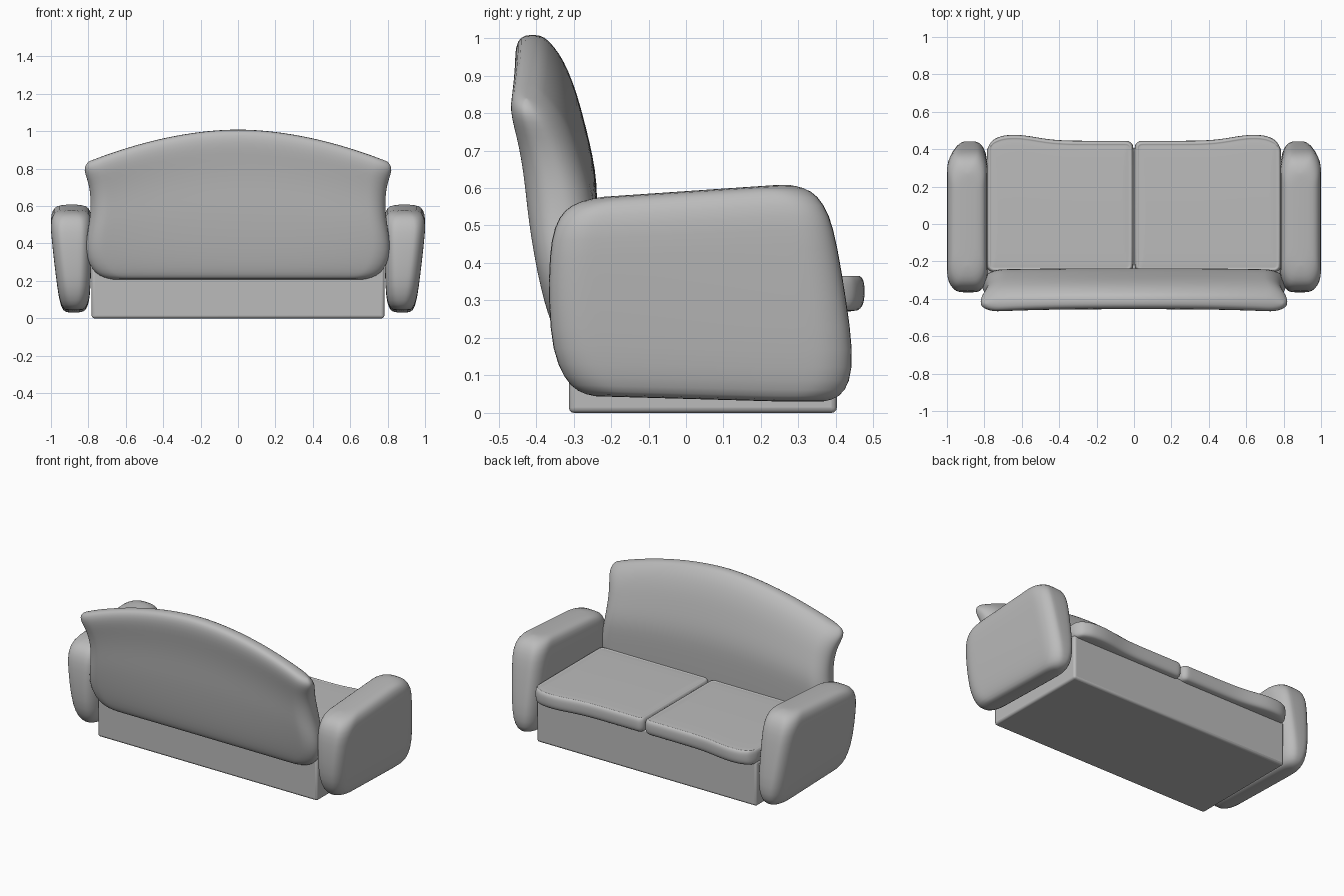
import bpy, bmesh, math

cube = bpy.data.objects.get("Cube")
if cube:
    bpy.data.objects.remove(cube, do_unlink=True)

GREY = (0.5, 0.5, 0.5, 1)
fabric = bpy.data.materials.new("grey fabric")
fabric.use_nodes = True
fabric.diffuse_color = GREY
fabric.node_tree.nodes["Principled BSDF"].inputs["Base Color"].default_value = GREY


def clamp(v):
    return max(0.0, min(1.0, v))


def rounded_ring(a, b, ra, rb, arc=6, side=8):
    """Closed rounded rectangle, half sizes a (long) and b, corner radii ra and rb."""
    quad = []
    for i in range(arc + 1):
        t = math.pi / 2 * i / arc
        quad.append((a - ra + ra * math.cos(t), b - rb + rb * math.sin(t)))
    quad += [((a - ra) * (1 - j / side), b) for j in range(1, side + 1)]
    upper = quad + [(-x, y) for x, y in reversed(quad[:-1])]
    return upper + [(x, -y) for x, y in reversed(upper)]


def finish(name, bm):
    bmesh.ops.recalc_face_normals(bm, faces=bm.faces)
    mesh = bpy.data.meshes.new(name)
    bm.to_mesh(mesh)
    bm.free()
    mesh.materials.append(fabric)
    obj = bpy.data.objects.new(name, mesh)
    bpy.context.collection.objects.link(obj)
    return obj


def loft(name, rings, mirror=False):
    """Skin a stack of rings, close both ends with quad strips, and soften."""
    bm = bmesh.new()
    sign = -1 if mirror else 1
    rows = [[bm.verts.new((sign * x, y, z)) for x, y, z in ring] for ring in rings]
    n = len(rows[0])
    for low, high in zip(rows, rows[1:]):
        for i in range(n):
            j = (i + 1) % n
            bm.faces.new((low[i], low[j], high[j], high[i]))
    for row in (rows[0], rows[-1]):
        for i in range(n // 2 - 1):
            bm.faces.new((row[i], row[i + 1], row[n - 2 - i], row[n - 1 - i]))
    obj = finish(name, bm)
    obj.modifiers.new("soften", "SUBSURF").levels = 1
    obj.modifiers["soften"].render_levels = 1
    for p in obj.data.polygons:
        p.use_smooth = True
    return obj


# Plinth
bm = bmesh.new()
bmesh.ops.create_cube(bm, size=1)
for v in bm.verts:
    v.co = (v.co.x * 1.565, v.co.y * 0.715 + 0.045, (v.co.z + 0.5) * 0.285)
base = finish("base", bm)
bevel = base.modifiers.new("edges", "BEVEL")
bevel.width, bevel.segments = 0.014, 3
bpy.context.view_layer.objects.active = base
base.select_set(True)
bpy.ops.object.shade_smooth_by_angle(angle=math.radians(35))

# Backrest: height fraction, half width, front y, back y
BACK = [
    (0.0, 0.67, -0.30, -0.34), (0.015, 0.72, -0.28, -0.355), (0.05, 0.76, -0.265, -0.368),
    (0.12, 0.795, -0.255, -0.383), (0.25, 0.817, -0.25, -0.402), (0.4, 0.805, -0.245, -0.418),
    (0.5, 0.793, -0.245, -0.426), (0.6, 0.788, -0.257, -0.432), (0.7, 0.788, -0.277, -0.44),
    (0.8, 0.797, -0.298, -0.452), (0.88, 0.812, -0.322, -0.463), (0.94, 0.822, -0.347, -0.465),
    (0.98, 0.817, -0.375, -0.457), (1.0, 0.795, -0.395, -0.44),
]
rings = []
for t, w, front, back in BACK:
    ring = []
    half = (front - back) / 2
    for x, y in rounded_ring(w, half, 0.1, half * 0.9, 8, 10):
        edge = clamp(abs(x) / 0.82)
        top = 1.01 - 0.18 * edge ** 1.85
        sweep = 0.008 - 0.018 * edge ** 3 * t
        ring.append((x, y + (front + back) / 2 + sweep, 0.208 + t * (top - 0.208)))
    rings.append(ring)
loft("backrest", rings)

# Armrests: height, inner x, outer x, rear y, front y
ARM = [
    (0.03, 0.84, 0.915, -0.24, 0.365), (0.04, 0.815, 0.935, -0.29, 0.41),
    (0.08, 0.797, 0.952, -0.325, 0.438), (0.16, 0.788, 0.966, -0.357, 0.447),
    (0.30, 0.785, 0.982, -0.367, 0.428), (0.45, 0.782, 0.997, -0.365, 0.403),
    (0.53, 0.782, 1.003, -0.352, 0.383), (0.58, 0.79, 0.992, -0.325, 0.352),
    (0.602, 0.81, 0.97, -0.28, 0.315), (0.609, 0.84, 0.94, -0.22, 0.27),
]
rings = []
for z, inner, outer, rear, front in ARM:
    half = (outer - inner) / 2
    ring = []
    for l, s in rounded_ring((front - rear) / 2, half, 0.1, min(0.065, half * 0.9)):
        y = l + (front + rear) / 2
        slope = clamp((0.25 - y) / 0.6) * (0.02 - 0.06 * z / 0.6)
        ring.append((s + (inner + outer) / 2, y, z + slope))
    rings.append(ring)

# Seat cushions with a piped upper rim: height, inset
CUSHION = [
    (0.268, 0.04), (0.272, 0.018), (0.285, 0.004), (0.31, 0.0), (0.335, 0.0), (0.352, 0.002),
    (0.364, 0.009), (0.367, 0.017), (0.362, 0.022), (0.364, 0.03), (0.366, 0.06),
]
seat = []
for z, inset in CUSHION:
    ring = []
    r = max(0.012, 0.04 - inset)
    for x, y in rounded_ring(0.393 - inset, 0.352 - inset, r, r, 5, 10):
        x, y = x + 0.395, y + 0.093
        bulge = 0.032 * math.exp(-((x - 0.64) / 0.16) ** 2) - 0.04 * clamp((x - 0.7) / 0.09) ** 2
        ring.append((x, y + bulge * clamp(y / 0.4), z))
    seat.append(ring)

for side, flip in (("left", False), ("right", True)):
    loft(side + "_armrest", rings, flip)
    loft(side + "_seat_cushion", seat, flip)
